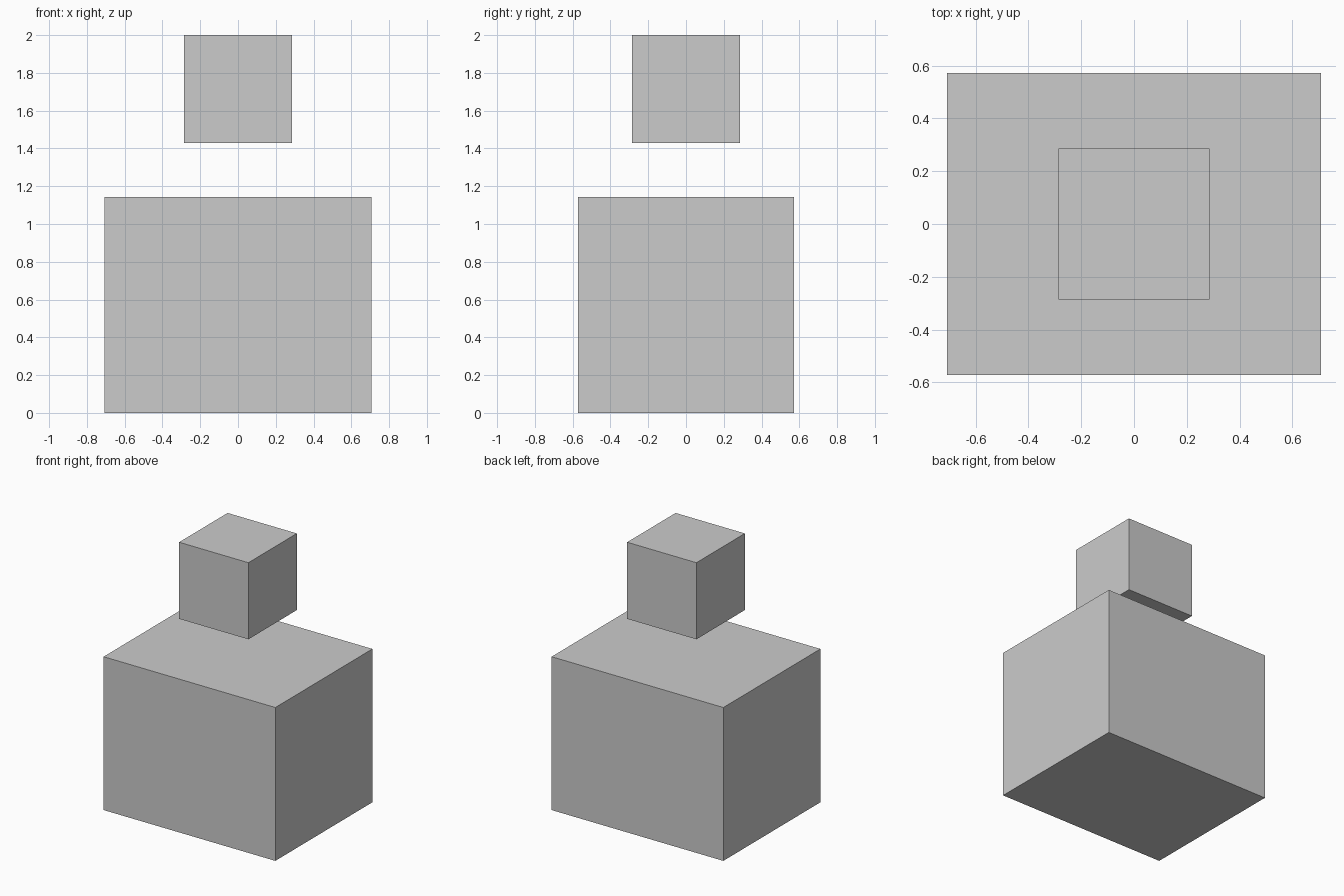
import bpy

if "Cube" in bpy.data.objects:
    bpy.data.objects.remove(bpy.data.objects["Cube"])


def box(name, size, z_bottom):
    """Axis-aligned box centred on x = y = 0, resting at z_bottom."""
    bpy.ops.mesh.primitive_cube_add(size=1, location=(0, 0, z_bottom + size[2] / 2))
    obj = bpy.context.object
    obj.name = name
    obj.scale = size
    bpy.ops.object.transform_apply(location=False, rotation=False, scale=True)
    return obj


# Large lower block
box("base_block", (1.416, 1.143, 1.143), 0.0)

# Small cube floating above it
box("floating_cube", (0.571, 0.571, 0.571), 1.429)
